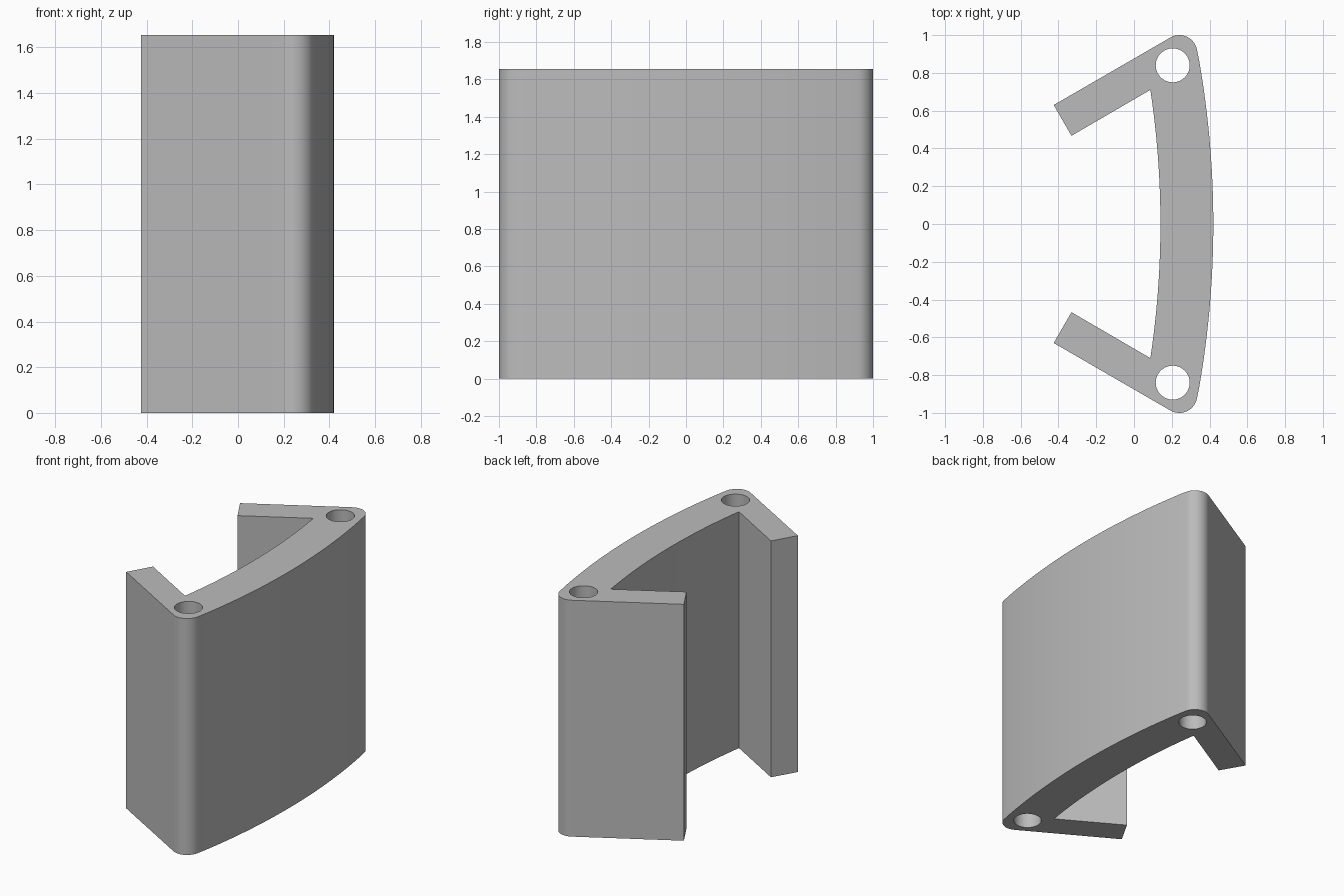
import bpy, bmesh
from math import sin, cos, asin, radians, pi
from mathutils import Vector

cube = bpy.data.objects.get("Cube")
if cube:
    bpy.data.objects.remove(cube, do_unlink=True)

HEIGHT = 1.655
R_OUT, R_IN = 5.02, 4.74       # concentric wall arcs
CX = 0.42 - R_OUT              # centre of both arcs
FILLET = Vector((0.24, 0.905))
FILLET_R = 0.095
HOLE = Vector((0.205, 0.84))
HOLE_R = 0.09


def arc(cx, cy, r, a0, a1, n):
    """Points along an arc from angle a0 to a1."""
    return [Vector((cx + r * cos(a0 + (a1 - a0) * i / n),
                    cy + r * sin(a0 + (a1 - a0) * i / n))) for i in range(n + 1)]


def flip(points):
    return [Vector((p.x, -p.y)) for p in reversed(points)]


# Upper half of the outline: rounded corner, then the angled arm
a_out = asin(0.922 / R_OUT)
a_in = asin(0.71 / R_IN)
corner = arc(*FILLET, FILLET_R, a_out, radians(120), 16)
arm_end = [Vector((-0.425, 0.63)), Vector((-0.331, 0.467))]
outer = arc(CX, 0, R_OUT, -a_out, a_out, 32)[1:-1]
inner = arc(CX, 0, R_IN, a_in, -a_in, 32)
outline = outer + corner + arm_end + inner + flip(corner + arm_end)

# Outline and pin holes, filled and extruded upward
bm = bmesh.new()


def add_loop(points):
    verts = [bm.verts.new((p.x, p.y, 0)) for p in points]
    return [bm.edges.new((v, verts[(i + 1) % len(verts)])) for i, v in enumerate(verts)]


edges = add_loop(outline)
for side in (1, -1):
    edges += add_loop(arc(HOLE.x, side * HOLE.y, HOLE_R, 0, 2 * pi, 48)[:-1])
bmesh.ops.triangle_fill(bm, edges=edges, use_beauty=True, use_dissolve=False)
extruded = bmesh.ops.extrude_face_region(bm, geom=bm.faces[:], use_keep_orig=True)
top = [g for g in extruded["geom"] if isinstance(g, bmesh.types.BMVert)]
bmesh.ops.translate(bm, verts=top, vec=(0, 0, HEIGHT))
bmesh.ops.recalc_face_normals(bm, faces=bm.faces[:])

mesh = bpy.data.meshes.new("curved_bracket")
bm.to_mesh(mesh)
bm.free()
bracket = bpy.data.objects.new("curved_bracket", mesh)
bpy.context.collection.objects.link(bracket)

# Plain grey material
grey = bpy.data.materials.new("light_grey")
grey.use_nodes = True
grey.diffuse_color = (0.5, 0.5, 0.5, 1)
grey.node_tree.nodes["Principled BSDF"].inputs["Base Color"].default_value = (0.5, 0.5, 0.5, 1)
mesh.materials.append(grey)

# Smooth curved walls, crisp edges
bpy.ops.object.select_all(action="DESELECT")
bracket.select_set(True)
bpy.context.view_layer.objects.active = bracket
bpy.ops.object.shade_smooth_by_angle(angle=radians(30))
